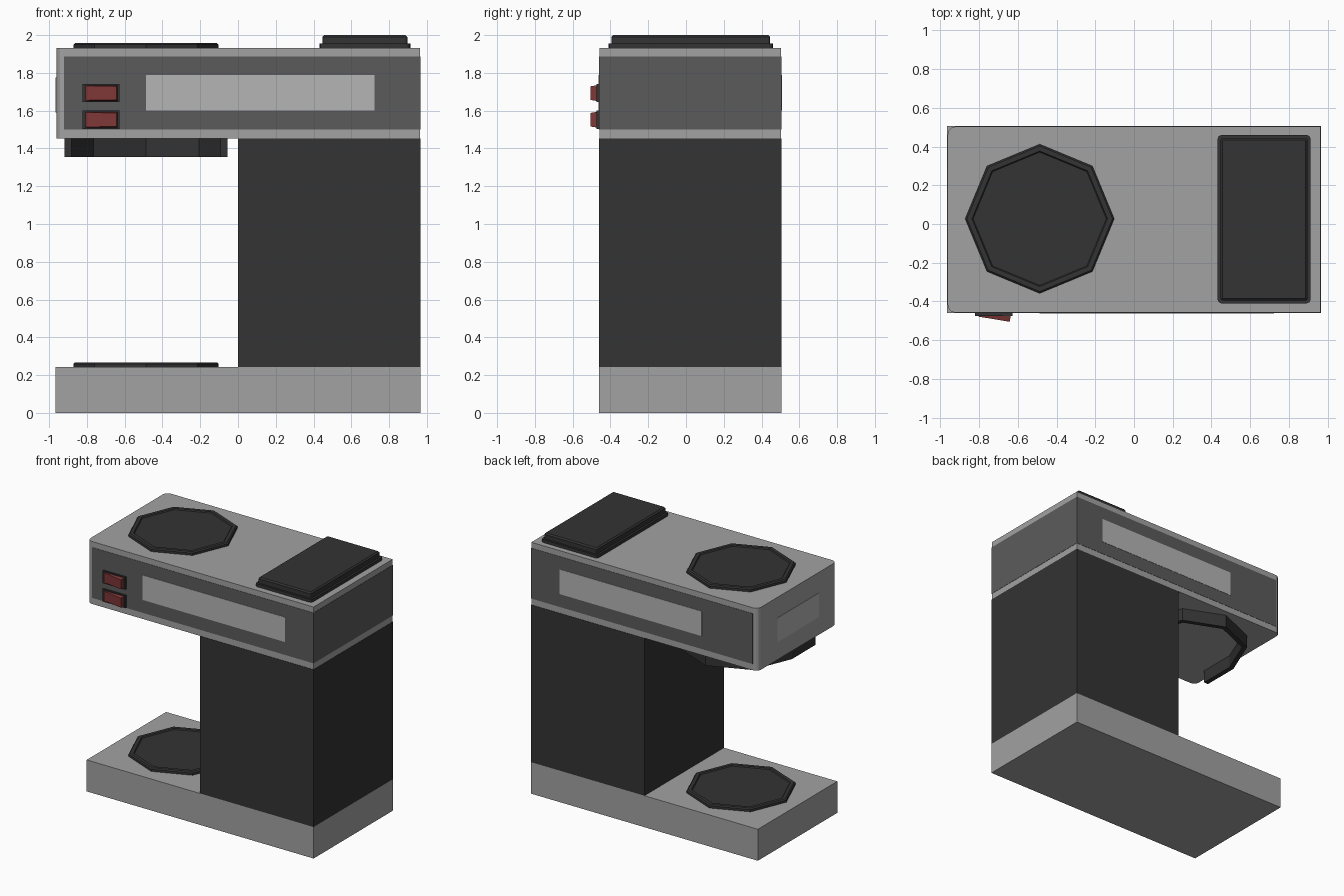
import bpy, bmesh
from math import cos, sin, pi

if "Cube" in bpy.data.objects:
    bpy.data.objects.remove(bpy.data.objects["Cube"])


def material(name, rgb):
    m = bpy.data.materials.new(name)
    m.diffuse_color = (*rgb, 1)
    m.use_nodes = True
    m.node_tree.nodes["Principled BSDF"].inputs["Base Color"].default_value = m.diffuse_color
    return m


BODY = material("body_grey", (0.36, 0.36, 0.36))
BLACK = material("black", (0.033, 0.033, 0.033))
BAND = material("band_grey", (0.105, 0.105, 0.105))
LIGHT = material("light_grey", (0.46, 0.46, 0.46))
RED = material("red", (0.21, 0.037, 0.037))


def loft(name, rings, mat, closed=False):
    """Skin equal-length rings; cap the ends, or join last ring to first."""
    bm = bmesh.new()
    loops = [[bm.verts.new(p) for p in r] for r in rings]
    n = len(loops[0])
    pairs = list(zip(loops, loops[1:]))
    if closed:
        pairs.append((loops[-1], loops[0]))
    else:
        bm.faces.new(loops[0])
        bm.faces.new(loops[-1])
    for a, b in pairs:
        for i in range(n):
            j = (i + 1) % n
            bm.faces.new((a[i], a[j], b[j], b[i]))
    bmesh.ops.recalc_face_normals(bm, faces=bm.faces)
    me = bpy.data.meshes.new(name)
    bm.to_mesh(me)
    bm.free()
    me.materials.append(mat)
    ob = bpy.data.objects.new(name, me)
    bpy.context.collection.objects.link(ob)
    return ob


def box(name, x, y, z, mat):
    return loft(name, [[(x[0], y[0], h), (x[1], y[0], h),
                        (x[1], y[1], h), (x[0], y[1], h)] for h in z], mat)


def bevel_edges(ob, test, width, segments):
    """Bevel the edges whose two end points satisfy the test."""
    bm = bmesh.new()
    bm.from_mesh(ob.data)
    edges = [e for e in bm.edges if test(e.verts[0].co, e.verts[1].co)]
    bmesh.ops.bevel(bm, geom=edges, offset=width, segments=segments,
                    profile=0.5, affect='EDGES')
    bm.to_mesh(ob.data)
    bm.free()


def upright(a, b):
    return abs(a.z - b.z) > 0.01


X0, X1, Y0, Y1 = -0.965, 0.965, -0.46, 0.505
CX, CY = -0.487, 0.027

# Main C-shaped housing
box("base", (X0, X1), (Y0, Y1), (0, 0.242), BODY)
box("column", (0, X1), (Y0, Y1), (0.242, 1.452), BLACK)
head = box("head", (X0 + 0.003, X1 - 0.002), (Y0 + 0.002, Y1 - 0.002), (1.452, 1.932), BODY)
bevel_edges(head, lambda a, b: upright(a, b) and a.x < 0, 0.04, 3)

# Dark wraparound band and pale windows
box("head_band", (-0.92, X1), (Y0, Y1), (1.5, 1.888), BAND)
for side, y in (("front", (Y0 - 0.002, Y0 + 0.01)), ("back", (Y1 - 0.01, Y1 + 0.002))):
    box(side + "_window", (-0.488, 0.722), y, (1.6, 1.79), LIGHT)
box("left_window", (X0, X0 + 0.02), (-0.235, 0.265), (1.59, 1.775), LIGHT)


# Octagonal warming plates with a raised rim
def plate(name, z):
    steps = ((0.385, 0), (0.385, 0.017), (0.376, 0.025), (0.35, 0.025), (0.344, 0.017))
    loft(name, [[(CX + r * cos(i * pi / 4), CY + r * sin(i * pi / 4), z + h)
                 for i in range(8)] for r, h in steps], BLACK)


plate("lower_hot_plate", 0.242)
plate("upper_hot_plate", 1.932)

# Water tank lid
flange = box("lid_flange", (0.432, 0.912), (-0.41, 0.46), (1.932, 1.955), BLACK)
bevel_edges(flange, upright, 0.02, 2)
lid = box("tank_lid", (0.447, 0.897), (-0.395, 0.445), (1.95, 2.0), BLACK)
bevel_edges(lid, upright, 0.012, 2)
bevel_edges(lid, lambda a, b: min(a.z, b.z) > 1.99, 0.01, 1)


# Filter holder guide: half octagon at the back, straight arms, open front
def guide_path(r):
    arc = [(CX + r * cos(i * pi / 4), CY + r * sin(i * pi / 4)) for i in range(5)]
    return [(CX + r, -0.26)] + arc + [(CX - r, -0.26)]


loft("filter_guide", [[(*o, 1.355), (*o, 1.452), (*i, 1.452), (*i, 1.355)]
                      for o, i in zip(guide_path(0.432), guide_path(0.395))], BLACK)

# Rocker switches
for name, z in (("upper", 1.693), ("lower", 1.552)):
    box(name + "_switch_frame", (-0.822, -0.628), (Y0 - 0.014, Y0 + 0.01),
        (z - 0.048, z + 0.048), BLACK)
    loft(name + "_switch_rocker", [
        [(-0.812, -0.47, z - 0.042), (-0.636, -0.47, z - 0.042),
         (-0.636, -0.47, z + 0.042), (-0.812, -0.47, z + 0.042)],
        [(-0.8, -0.479, z - 0.038), (-0.642, -0.505, z - 0.036),
         (-0.642, -0.505, z + 0.036), (-0.8, -0.479, z + 0.038)]], RED)
